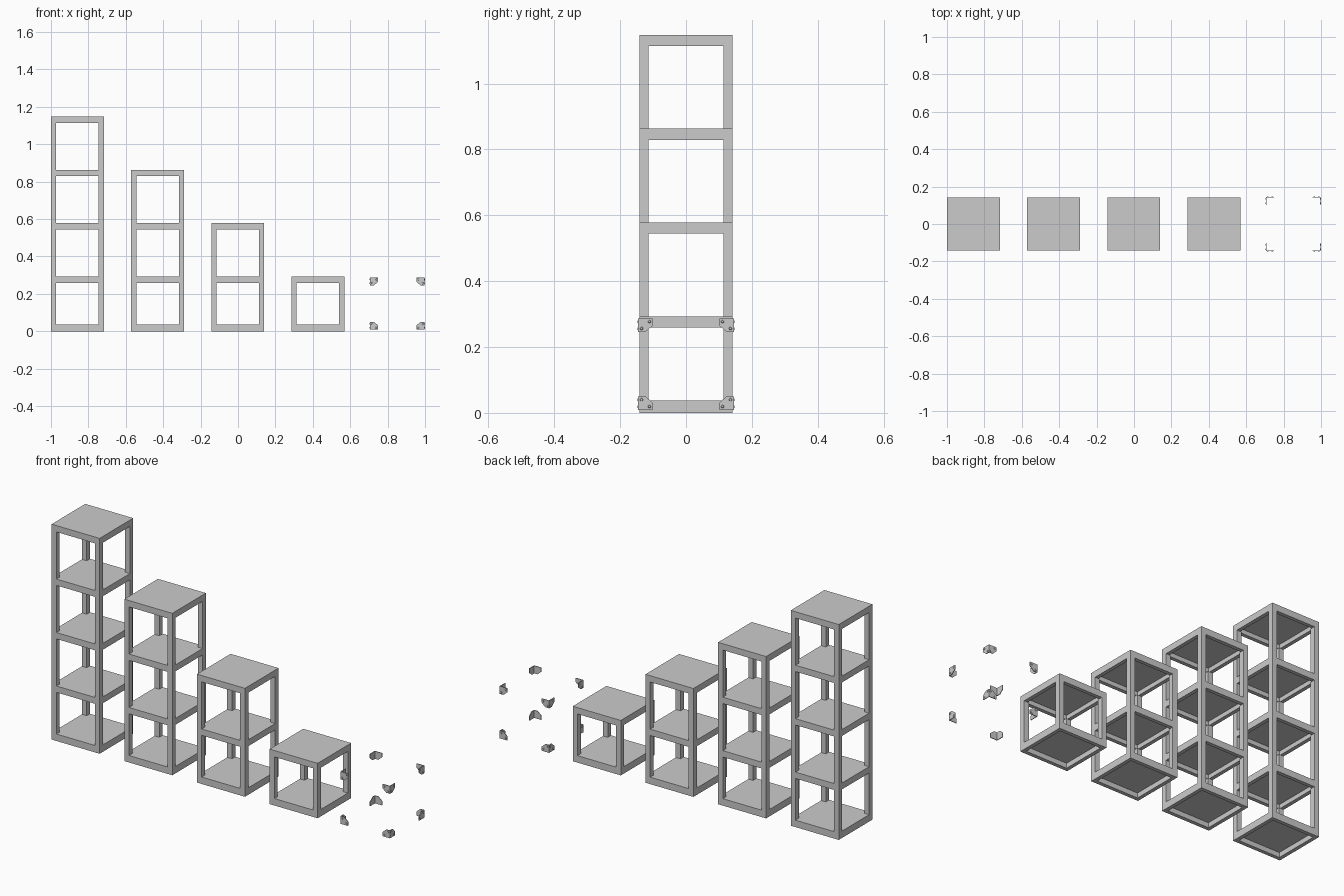
import bpy, bmesh
from mathutils import Matrix, Vector

if "Cube" in bpy.data.objects:
    bpy.data.objects.remove(bpy.data.objects["Cube"])

W = 0.283        # tower width
POST = 0.028     # post thickness
BEAM = 0.034     # rim depth of every shelf
STEP = 0.285     # shelf spacing
FIRST = 0.293    # top of first shelf
PITCH = 0.4285   # tower spacing


def finish(bm, name):
    bmesh.ops.recalc_face_normals(bm, faces=bm.faces)
    me = bpy.data.meshes.new(name)
    bm.to_mesh(me)
    bm.free()
    ob = bpy.data.objects.new(name, me)
    bpy.context.collection.objects.link(ob)
    return ob


def box(bm, center, size):
    m = Matrix.Translation(center) @ Matrix.Diagonal((*size, 1))
    return bmesh.ops.create_cube(bm, size=1, matrix=m)["verts"]


def shelf(name, x, z_top, depth):
    """Flat panel with a downward rim, hollow underneath."""
    bm = bmesh.new()
    box(bm, (x, 0, z_top - depth / 2), (W, W, depth))
    bm.normal_update()
    under = min(bm.faces, key=lambda f: f.calc_center_median().z)
    bmesh.ops.inset_region(bm, faces=[under], thickness=POST)
    inner = bmesh.ops.extrude_face_region(bm, geom=[under])
    verts = [v for v in inner["geom"] if isinstance(v, bmesh.types.BMVert)]
    if under.is_valid:
        bmesh.ops.delete(bm, geom=[under], context='FACES_ONLY')
    bmesh.ops.translate(bm, verts=verts, vec=(0, 0, depth - 0.011))
    finish(bm, name)


def posts(name, x, z0, z1):
    bm = bmesh.new()
    d = (W - POST) / 2
    for sx in (-1, 1):
        for sy in (-1, 1):
            box(bm, (x + sx * d, sy * d, (z0 + z1) / 2), (POST, POST, z1 - z0))
    finish(bm, name)


# Shelf towers, from four cells down to one
for i, cells in enumerate((4, 3, 2, 1)):
    x = -1 + W / 2 + i * PITCH
    shelf(f"tower_{cells}_base", x, 0.037, 0.037)
    floor = 0.037
    for k in range(cells):
        top = FIRST + k * STEP
        posts(f"tower_{cells}_posts_{k + 1}", x, floor, top - BEAM)
        shelf(f"tower_{cells}_shelf_{k + 1}", x, top, BEAM)
        floor = top


# Corner brackets: two clipped plates at right angles with rivet heads
L, CUT, T = 0.044, 0.022, 0.0035
PROFILE = [(0, 0), (L, 0), (L, CUT), (CUT, L - 0.003), (0, L - 0.003)]


def plate(bm):
    """Plate in the xz plane, outer side on y = 0, thickness toward +y."""
    face = bm.faces.new([bm.verts.new((a, 0, b)) for a, b in PROFILE])
    verts = list(face.verts)
    ext = bmesh.ops.extrude_face_region(bm, geom=[face])
    new = [v for v in ext["geom"] if isinstance(v, bmesh.types.BMVert)]
    bmesh.ops.translate(bm, verts=new, vec=(0, T, 0))
    verts += new
    for a, b in ((0.034, 0.01), (0.01, 0.031)):
        m = Matrix.Translation((a, -0.001, b)) @ Matrix.Rotation(1.5707963, 4, 'X')
        verts += bmesh.ops.create_cone(bm, cap_ends=True, segments=10, radius1=0.005,
                                       radius2=0.0035, depth=0.003, matrix=m)["verts"]
    return verts


swap = Matrix(((0, 1, 0, 0), (1, 0, 0, 0), (0, 0, 1, 0), (0, 0, 0, 1)))
center = Vector((0.8515, 0, 0.148))
half = Vector((0.146, 0.145, 0.139))
n = 0
for sx in (-1, 1):
    for sy in (-1, 1):
        for sz in (-1, 1):
            n += 1
            bm = bmesh.new()
            plate(bm)
            bmesh.ops.transform(bm, matrix=swap, verts=plate(bm))
            # mirror the low left front bracket into each corner
            place = (Matrix.Translation(center) @ Matrix.Diagonal((-sx, -sy, -sz, 1))
                     @ Matrix.Translation(-half))
            bmesh.ops.transform(bm, matrix=place, verts=bm.verts)
            finish(bm, f"corner_bracket_{n}")
